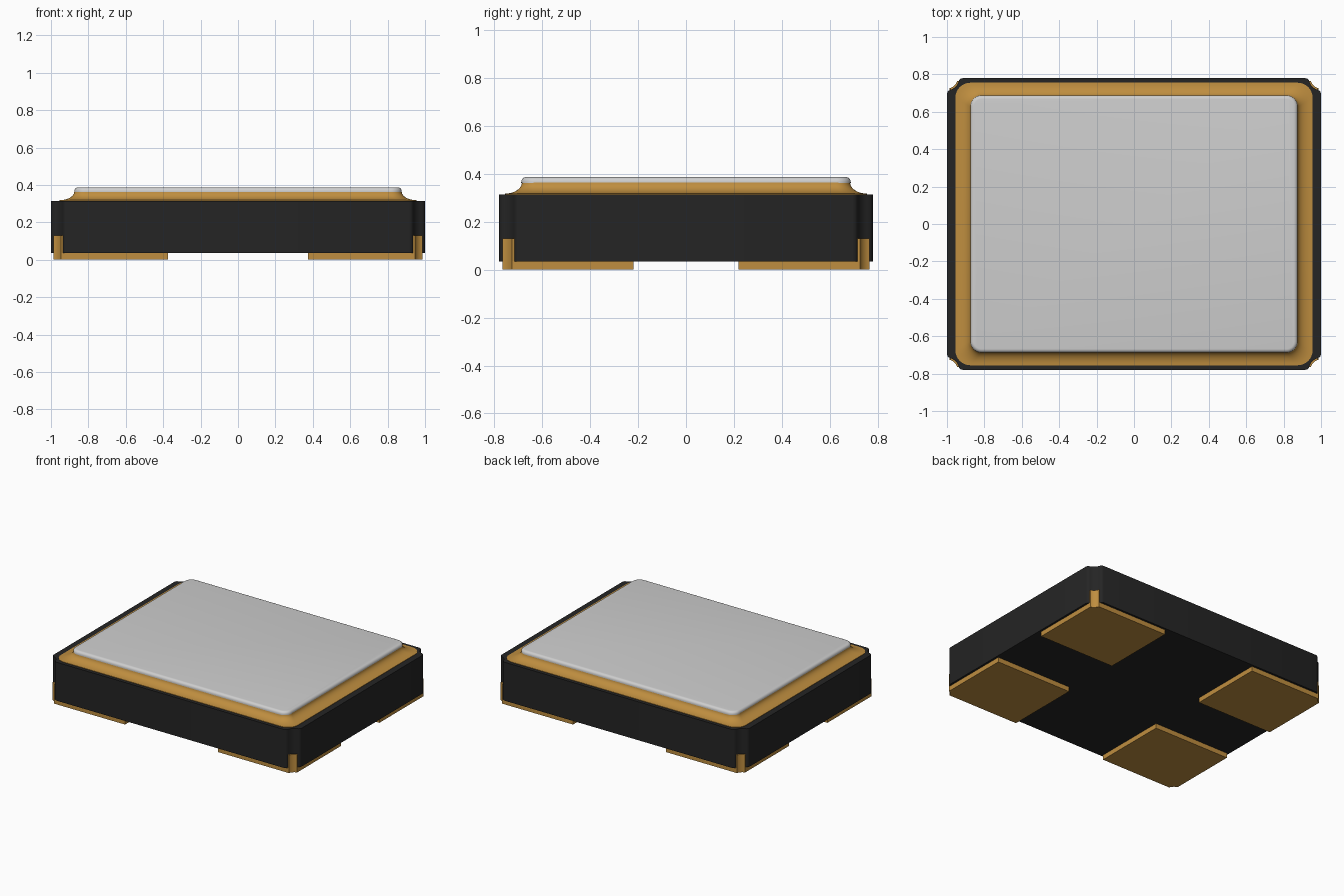
import bpy, bmesh
from math import cos, sin, radians, pi

cube = bpy.data.objects.get("Cube")
if cube:
    bpy.data.objects.remove(cube, do_unlink=True)


def material(name, color, metallic=0.0):
    m = bpy.data.materials.new(name)
    m.use_nodes = True
    m.diffuse_color = (*color, 1)
    m.node_tree.nodes["Principled BSDF"].inputs["Base Color"].default_value = (*color, 1)
    return m


black = material("black ceramic", (0.018, 0.018, 0.018))
gold = material("gold plating", (0.52, 0.27, 0.05))
silver = material("silver lid metal", (0.62, 0.62, 0.62))


def loft(name, rings, mat, smooth=None):
    """Skin a stack of (outline, height) rings and cap both ends."""
    bm = bmesh.new()
    loops = [[bm.verts.new((x, y, z)) for x, y in outline] for outline, z in rings]
    n = len(loops[0])
    for a, b in zip(loops, loops[1:]):
        for i in range(n):
            j = (i + 1) % n
            bm.faces.new((a[i], a[j], b[j], b[i]))
    bm.faces.new(loops[0][::-1])
    bm.faces.new(loops[-1])
    bmesh.ops.recalc_face_normals(bm, faces=bm.faces)
    mesh = bpy.data.meshes.new(name)
    bm.to_mesh(mesh)
    bm.free()
    mesh.materials.append(mat)
    obj = bpy.data.objects.new(name, mesh)
    bpy.context.collection.objects.link(obj)
    if smooth:
        bpy.ops.object.select_all(action="DESELECT")
        obj.select_set(True)
        bpy.context.view_layer.objects.active = obj
        bpy.ops.object.shade_smooth_by_angle(angle=radians(smooth))
    return obj


def four_corners(corner):
    """Repeat one +x +y corner path around the whole outline."""
    q = list(corner)
    flip = q[::-1]
    return (q + [(-x, y) for x, y in flip] + [(-x, -y) for x, y in q]
            + [(x, -y) for x, y in flip])


def rounded_rect(hx, hy, r, steps=8):
    angles = [pi / 2 * i / steps for i in range(steps + 1)]
    return four_corners((hx - r + r * cos(a), hy - r + r * sin(a)) for a in angles)


def notch_arc(r, start, end, steps=8):
    """Concave arc around the body's outer corner."""
    angles = [radians(start + (end - start) * i / steps) for i in range(steps + 1)]
    return [(1 + r * cos(a), 0.78 + r * sin(a)) for a in angles]


# Ceramic body with a scooped notch at each corner
notch = ([(1, 0.695), (0.997, 0.706), (0.99, 0.714)]
         + notch_arc(0.065, 250, 200)
         + [(0.934, 0.77), (0.926, 0.777), (0.915, 0.78)])
body = four_corners(notch)
loft("ceramic_body", [(body, 0.035), (body, 0.315)], black, 35)

# Gold seal ring sweeping up to the lid
steps = 8
ring = [(rounded_rect(0.955, 0.755, 0.08), 0.312)]
for i in range(steps + 1):
    a = pi / 2 * i / steps
    out = 0.08 * (1 - sin(a))
    ring.append((rounded_rect(0.875 + out, 0.685 + out * 0.88, 0.06 + out * 0.25),
                 0.318 + 0.047 * (1 - cos(a))))
loft("seal_ring", ring, gold, 40)

# Metal lid with a rolled top edge
lid = [(rounded_rect(0.875, 0.688, 0.06), 0.362)]
for i in range(6):
    a = pi / 2 * i / 5
    cut = 0.02 * (1 - cos(a))
    lid.append((rounded_rect(0.875 - cut, 0.688 - cut, 0.06 - cut), 0.367 + 0.02 * sin(a)))
loft("lid", lid, silver, 40)

# Contact pads and corner contacts, mirrored to all four corners
arc = notch_arc(0.056, 255, 195)
pad = [(0.375, 0.22), (0.985, 0.22)] + arc + [(0.375, 0.765)]
strip = arc + notch_arc(0.09, 195, 255)
for name, outline, top in (("contact_pads", pad, 0.036), ("corner_contacts", strip, 0.13)):
    obj = loft(name, [(outline, 0), (outline, top)], gold, 35)
    mirror = obj.modifiers.new("Mirror", "MIRROR")
    mirror.use_axis = (True, True, False)
    mirror.use_mirror_merge = False
